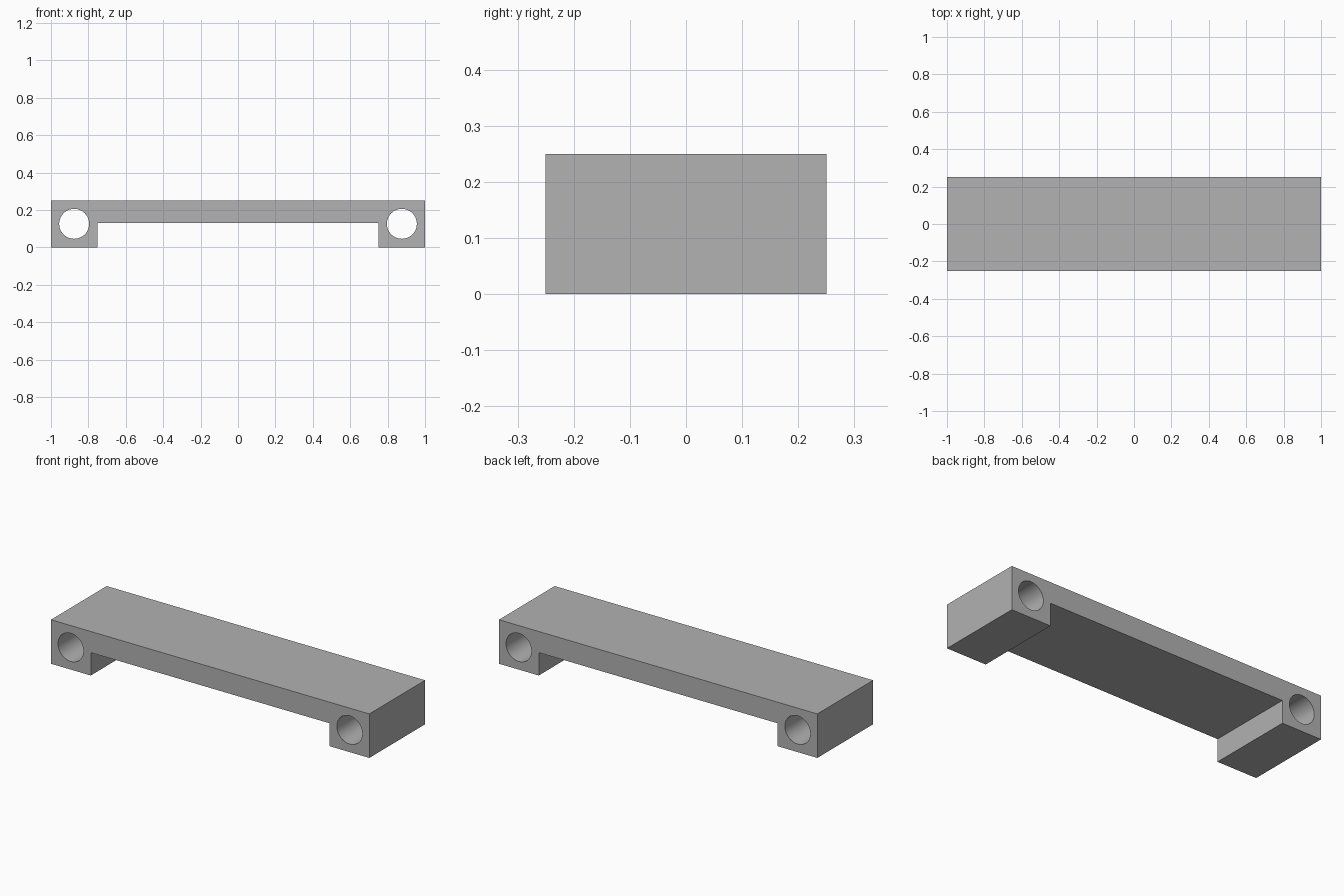
import bpy
import bmesh
import math
from mathutils import Matrix

cube = bpy.data.objects.get("Cube")
if cube:
    bpy.data.objects.remove(cube, do_unlink=True)

HEIGHT, DEPTH = 0.25, 0.5
FOOT_X, UNDERSIDE = 0.75, 0.13
HOLE_X, HOLE_Z, HOLE_R = 0.876, 0.126, 0.08

grey = bpy.data.materials.new("plain grey")
grey.use_nodes = True
colour = (0.445, 0.445, 0.445, 1)
grey.diffuse_color = colour
grey.node_tree.nodes["Principled BSDF"].inputs["Base Color"].default_value = colour


def add_object(name, bm):
    bmesh.ops.recalc_face_normals(bm, faces=bm.faces)
    mesh = bpy.data.meshes.new(name)
    bm.to_mesh(mesh)
    bm.free()
    mesh.materials.append(grey)
    obj = bpy.data.objects.new(name, mesh)
    bpy.context.collection.objects.link(obj)
    return obj


# Bridge body: mirrored half profile extruded front to back
half = [(FOOT_X, UNDERSIDE), (FOOT_X, 0), (1, 0), (1, HEIGHT)]
profile = half + [(-x, z) for x, z in reversed(half)]
bm = bmesh.new()
face = bm.faces.new([bm.verts.new((x, -DEPTH / 2, z)) for x, z in profile])
extruded = bmesh.ops.extrude_face_region(bm, geom=[face])["geom"]
bmesh.ops.translate(bm, vec=(0, DEPTH, 0),
                    verts=[v for v in extruded if isinstance(v, bmesh.types.BMVert)])
body = add_object("bridge_body", bm)

# Round bores running through both feet
bm = bmesh.new()
for side in (-1, 1):
    place = Matrix.Translation((side * HOLE_X, 0, HOLE_Z)) @ Matrix.Rotation(math.pi / 2, 4, "X")
    bmesh.ops.create_cone(bm, cap_ends=True, segments=64, radius1=HOLE_R,
                          radius2=HOLE_R, depth=DEPTH * 1.2, matrix=place)
cutter = add_object("bore_cutter", bm)
cutter.hide_render = True

bore = body.modifiers.new("bores", "BOOLEAN")
bore.operation = "DIFFERENCE"
bore.solver = "EXACT"
bore.object = cutter

bpy.ops.object.select_all(action="DESELECT")
bpy.context.view_layer.objects.active = body
body.select_set(True)
bpy.ops.object.modifier_apply(modifier=bore.name)
bpy.data.objects.remove(cutter, do_unlink=True)

# Smooth bore walls, crisp outer edges
bpy.ops.object.shade_smooth_by_angle(angle=math.radians(30))
